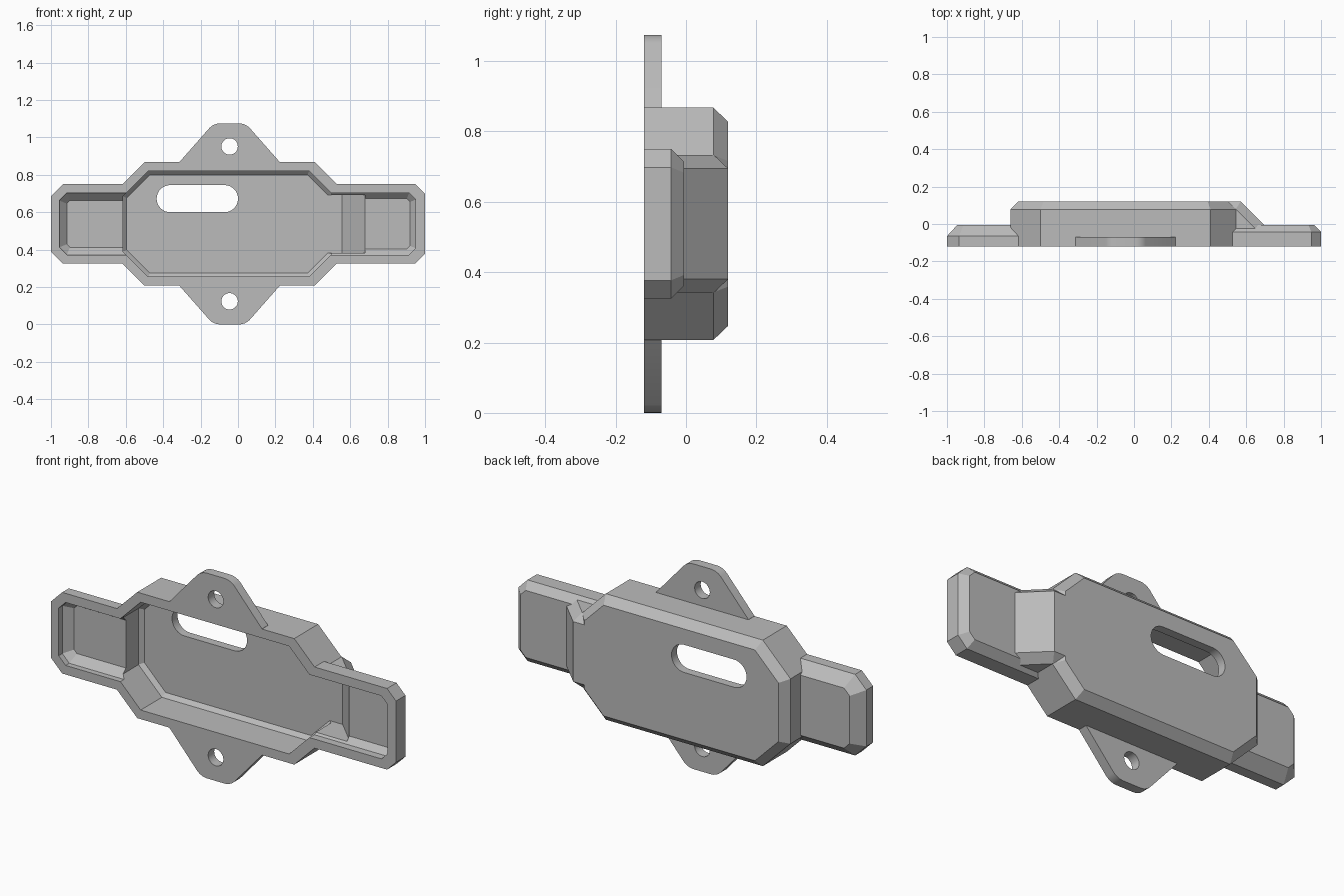
import bpy, bmesh, math

if "Cube" in bpy.data.objects:
    bpy.data.objects.remove(bpy.data.objects["Cube"])

MID = 0.5375      # height of the horizontal symmetry line
FRONT = -0.12     # open front plane
TAB_X = -0.045    # centre of the mounting tabs

grey = bpy.data.materials.new("plain grey")
grey.use_nodes = True
grey.diffuse_color = (0.5, 0.5, 0.5, 1)
grey.node_tree.nodes["Principled BSDF"].inputs["Base Color"].default_value = (0.5, 0.5, 0.5, 1)


def hull(name, points):
    """Convex solid around a set of points."""
    bm = bmesh.new()
    for p in points:
        bm.verts.new(p)
    bmesh.ops.remove_doubles(bm, verts=bm.verts, dist=0.0005)
    res = bmesh.ops.convex_hull(bm, input=bm.verts)
    loose = {g for g in res["geom_interior"] + res["geom_unused"]
             if isinstance(g, bmesh.types.BMVert)}
    bmesh.ops.delete(bm, geom=list(loose), context="VERTS")
    bmesh.ops.dissolve_limit(bm, angle_limit=math.radians(1), verts=bm.verts, edges=bm.edges)
    bmesh.ops.recalc_face_normals(bm, faces=bm.faces)
    me = bpy.data.meshes.new(name)
    bm.to_mesh(me)
    bm.free()
    me.materials.append(grey)
    ob = bpy.data.objects.new(name, me)
    bpy.context.collection.objects.link(ob)
    return ob


def pan(name, x0, x1, half, cut_l, cut_r, y0, y1, y2, inset):
    """Block with clipped corners and a chamfered back edge."""
    pts = []
    for y, d in ((y0, 0), (y1, 0), (y2, inset)):
        for x, s, cut in ((x0 + d, 1, cut_l), (x1 - d, -1, cut_r)):
            c = max(cut - 0.586 * d, 0)
            for m in (-1, 1):
                pts += [(x, y, MID + m * (half - d - c)), (x + s * c, y, MID + m * (half - d))]
    return hull(name, pts)


def prism(name, outline, y0, y1):
    return hull(name, [(x, y, z) for x, z in outline for y in (y0, y1)])


def circle(x, z, r, n=32):
    return [(x + r * math.cos(i * math.tau / n), z + r * math.sin(i * math.tau / n)) for i in range(n)]


def combine(target, tool, operation):
    """Apply a boolean and discard the tool."""
    mod = target.modifiers.new("join", "BOOLEAN")
    mod.object, mod.operation, mod.solver = tool, operation, "EXACT"
    deps = bpy.context.evaluated_depsgraph_get()
    me = bpy.data.meshes.new_from_object(target.evaluated_get(deps))
    target.modifiers.clear()
    target.data = me
    bpy.data.objects.remove(tool)


# Outer shell: body, end wings, sloped shoulder
housing = pan("housing", -0.66, 0.545, 0.33, 0.16, 0.135, FRONT, 0.078, 0.12, 0.04)
solids = [
    pan("left_wing", -1, -0.55, 0.2125, 0.065, 0, FRONT, -0.065, -0.005, 0.055),
    pan("right_wing", 0.45, 1, 0.2125, 0, 0.052, FRONT, -0.042, -0.005, 0.037),
    hull("shoulder", [(x, y, MID + m * h) for m in (-1, 1) for x, y, h in (
        (0.4, 0.12, 0.157), (0.57, 0.12, 0.157), (0.698, -0.007, 0.157), (0.4, 0.08, 0.195),
        (0.545, 0.08, 0.195), (0.665, -0.04, 0.195), (0.4, -0.06, 0.195), (0.665, -0.06, 0.195))]),
]

# Mounting tabs, mirrored above and below
for m in (-1, 1):
    outline = [(TAB_X + s * 0.268, MID + m * h) for s in (-1, 1) for h in (0.3, 0.331)]
    for s in (-1, 1):
        outline += circle(TAB_X + s * 0.05, MID + m * 0.4575, 0.08)
    solids.append(prism("tab", outline, FRONT, -0.07))

# Hollow interior
cutters = [
    pan("body_cavity", -0.615, 0.5, 0.2825, 0.135, 0.12, -0.2, 0.055, 0.075, 0.02),
    pan("left_cavity", -0.955, -0.5, 0.165, 0.04, 0, -0.2, -0.09, -0.05, 0.04),
    pan("right_cavity", 0.4, 0.95, 0.165, 0, 0.035, -0.2, -0.08, -0.05, 0.03),
    hull("shoulder_cavity", [(x, y, MID + m * 0.155) for m in (-1, 1) for x, y in (
        (0.3, 0.074), (0.555, 0.074), (0.68, -0.051), (0.68, -0.2), (0.3, -0.2))]),
]

# Rounded slot in the back and bolt holes in the tabs
cutters.append(prism("slot", circle(-0.3625, 0.6725, 0.0725) + circle(-0.0725, 0.6725, 0.0725), 0, 0.3))
for m in (-1, 1):
    cutters.append(prism("bolt_hole", circle(TAB_X, MID + m * 0.414, 0.044), -0.3, 0))

for tool in solids:
    combine(housing, tool, "UNION")
for tool in cutters:
    combine(housing, tool, "DIFFERENCE")

# Merge leftover coplanar faces, keep hard edges
bm = bmesh.new()
bm.from_mesh(housing.data)
bmesh.ops.remove_doubles(bm, verts=bm.verts, dist=0.0002)
bmesh.ops.dissolve_limit(bm, angle_limit=math.radians(1), verts=bm.verts, edges=bm.edges)
bm.to_mesh(housing.data)
bm.free()
for o in bpy.context.selected_objects:
    o.select_set(False)
housing.select_set(True)
bpy.context.view_layer.objects.active = housing
bpy.ops.object.shade_smooth_by_angle(angle=math.radians(25))
